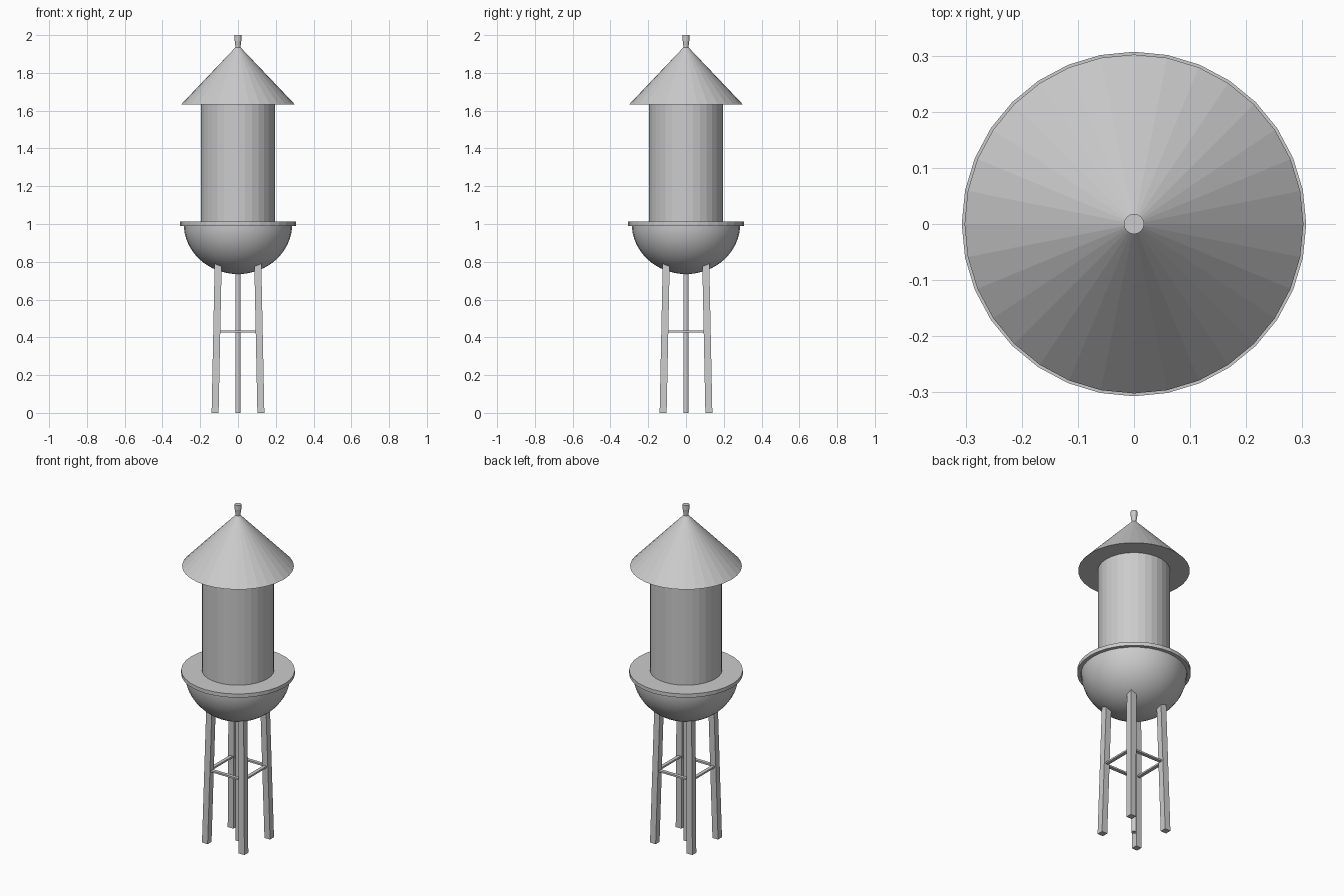
import bpy, math
from mathutils import Vector

cube = bpy.data.objects.get("Cube")
if cube:
    bpy.data.objects.remove(cube, do_unlink=True)

grey = bpy.data.materials.new("light_grey")
grey.use_nodes = True
COLOUR = (0.6, 0.6, 0.6, 1)
grey.diffuse_color = COLOUR
grey.node_tree.nodes["Principled BSDF"].inputs["Base Color"].default_value = COLOUR


def make(name, verts, faces):
    mesh = bpy.data.meshes.new(name)
    mesh.from_pydata(verts, [], faces)
    mesh.materials.append(grey)
    obj = bpy.data.objects.new(name, mesh)
    bpy.context.collection.objects.link(obj)
    return obj


def lathe(name, profile, sides=32):
    """Turn (radius, height) points, bottom to top, into a capped solid."""
    verts, faces = [], []
    for r, z in profile:
        for i in range(sides):
            a = math.tau * i / sides
            verts.append((r * math.cos(a), r * math.sin(a), z))
    for k in range(len(profile) - 1):
        for i in range(sides):
            j = (i + 1) % sides
            a, b = k * sides, (k + 1) * sides
            faces.append((a + i, a + j, b + j, b + i))
    top = (len(profile) - 1) * sides
    faces.append(tuple(reversed(range(sides))))
    faces.append(tuple(range(top, top + sides)))
    return make(name, verts, faces)


def prism(name, low, high, wx, wy):
    """Sheared box with level ends running from low to high."""
    corners = [(-wx, -wy), (wx, -wy), (wx, wy), (-wx, wy)]
    verts = [Vector(c) + Vector((x / 2, y / 2, 0)) for c in (low, high) for x, y in corners]
    sides = [(i, (i + 1) % 4, (i + 1) % 4 + 4, i + 4) for i in range(4)]
    return make(name, verts, [(3, 2, 1, 0), (4, 5, 6, 7)] + sides)


# Tank, roof, walkway and finial
lathe("tank", [(0.195, 1.0), (0.195, 1.635)])
lathe("roof", [(0.302, 1.632), (0.002, 1.947)])
lathe("walkway", [(0.307, 0.99), (0.307, 1.012)])
lathe("finial", [(0.013, 1.935), (0.017, 1.968), (0.018, 1.97), (0.018, 2.0)], 16)

# Rounded bowl under the walkway
steps = 16
bowl = lathe("bowl", [(0.287 * math.sin(t), 1.0 - 0.265 * math.cos(t))
                      for t in (math.pi / 2 * max(i, 0.05) / steps for i in range(steps + 1))])
bpy.context.view_layer.objects.active = bowl
bowl.select_set(True)
bpy.ops.object.shade_smooth_by_angle(angle=math.radians(40))
bowl.select_set(False)

# Central pipe
lathe("riser_pipe", [(0.014, 0), (0.014, 0.76)], 16)

# Four leaning legs
for sx, side in ((1, "left"), (-1, "right")):
    for sy, end in ((-1, "front"), (1, "back")):
        prism(f"{end}_{side}_leg", (sx * 0.121, sy * 0.121, 0),
              (sx * 0.104, sy * 0.104, 0.83), 0.037, 0.037)

# Thin flat braces joining the legs
R, Z, H = 0.112, 0.43, 0.005
for s, fore, flank in ((-1, "front", "right"), (1, "back", "left")):
    prism(f"{fore}_brace", (0, s * R, Z - H), (0, s * R, Z + H), 2 * R, 0.02)
    prism(f"{flank}_brace", (s * R, 0, Z - H), (s * R, 0, Z + H), 0.02, 2 * R)
